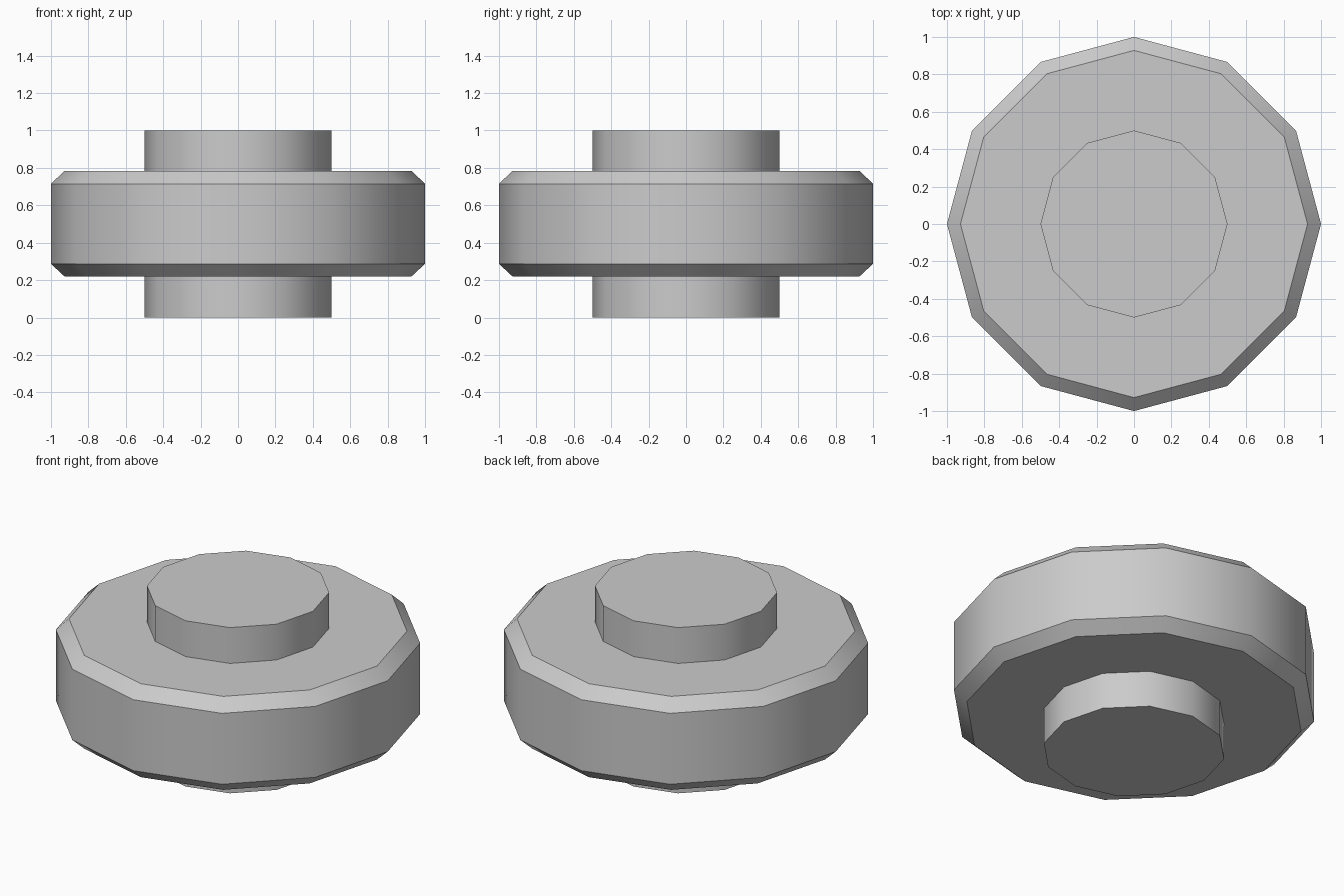
import bpy
import math

SIDES = 12

cube = bpy.data.objects.get("Cube")
if cube:
    bpy.data.objects.remove(cube, do_unlink=True)

grey = bpy.data.materials.new("light grey")
grey.use_nodes = True
colour = (0.6, 0.6, 0.6, 1.0)
grey.diffuse_color = colour
grey.node_tree.nodes["Principled BSDF"].inputs["Base Color"].default_value = colour


def turned_part(name, profile):
    """Capped solid of revolution from (radius, height) points, bottom to top."""
    verts = [(r * math.cos(math.tau * i / SIDES), r * math.sin(math.tau * i / SIDES), z)
             for r, z in profile for i in range(SIDES)]
    faces = [tuple(reversed(range(SIDES))), tuple(range(len(verts) - SIDES, len(verts)))]
    for ring in range(len(profile) - 1):
        a, b = ring * SIDES, (ring + 1) * SIDES
        for i in range(SIDES):
            j = (i + 1) % SIDES
            faces.append((a + i, a + j, b + j, b + i))
    mesh = bpy.data.meshes.new(name)
    mesh.from_pydata(verts, [], faces)
    mesh.materials.append(grey)
    obj = bpy.data.objects.new(name, mesh)
    bpy.context.collection.objects.link(obj)
    # Smooth around the walls, sharp at rims and chamfers
    bpy.ops.object.select_all(action="DESELECT")
    obj.select_set(True)
    bpy.context.view_layer.objects.active = obj
    bpy.ops.object.shade_smooth_by_angle(angle=math.radians(35))
    return obj


# Wide chamfered disc
turned_part("wheel_disc", [(0.928, 0.22), (1.0, 0.287), (1.0, 0.715), (0.928, 0.784)])

# Narrow axle passing through the disc
turned_part("axle", [(0.5, 0.0), (0.5, 1.0)])
